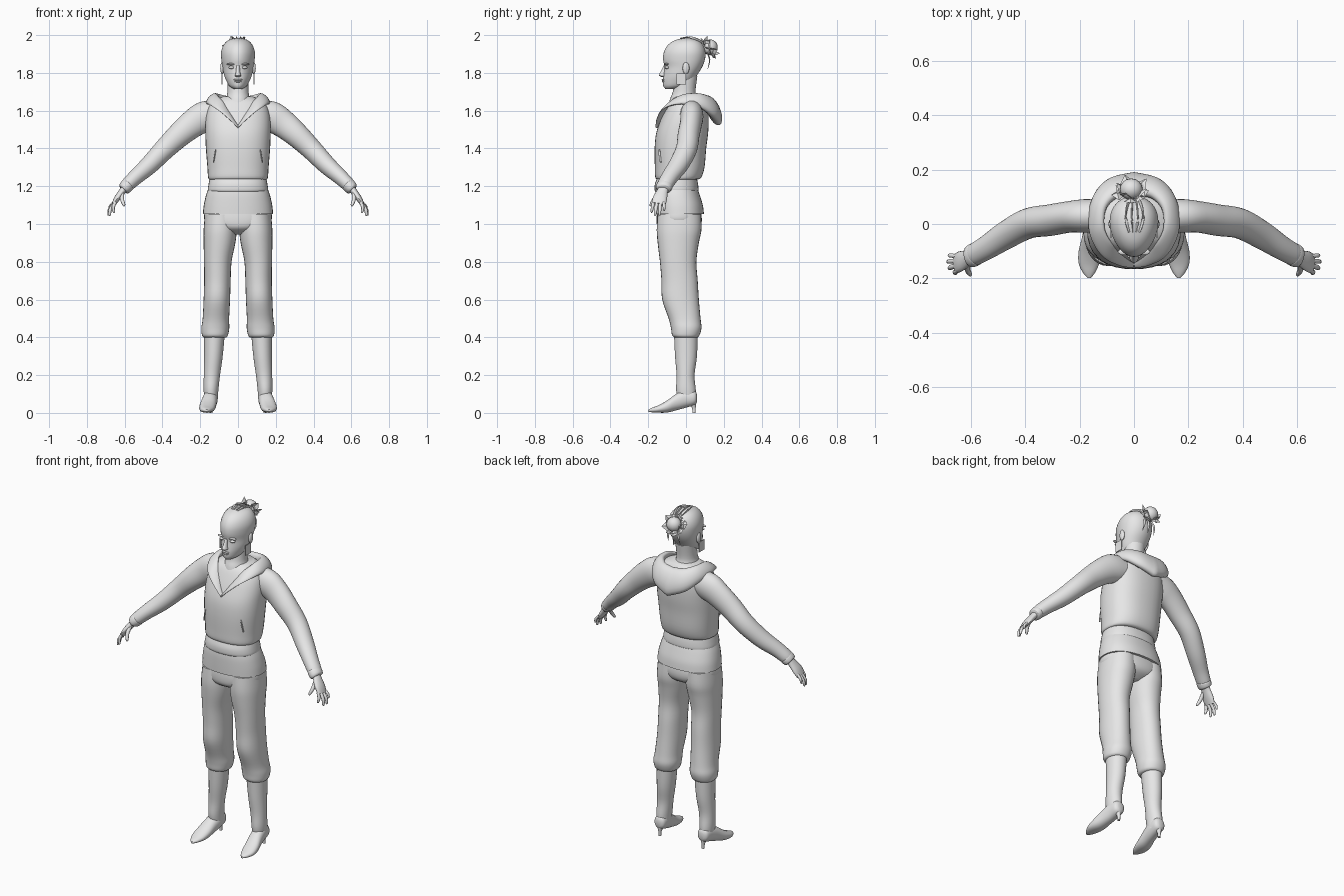
import bpy, bmesh, math, random
from mathutils import Vector

random.seed(4)
grey = bpy.data.materials.new("light_grey")
grey.diffuse_color = (0.8, 0.8, 0.8, 1)


def finish(bm, name, mirror=False, smooth=True, angle=50):
    bmesh.ops.recalc_face_normals(bm, faces=bm.faces)
    me = bpy.data.meshes.new(name)
    bm.to_mesh(me)
    bm.free()
    me.materials.append(grey)
    ob = bpy.data.objects.new(name, me)
    bpy.context.collection.objects.link(ob)
    if mirror:
        ob.modifiers.new("Mirror", "MIRROR")
    if smooth:
        bpy.ops.object.select_all(action='DESELECT')
        ob.select_set(True)
        bpy.context.view_layer.objects.active = ob
        bpy.ops.object.shade_smooth_by_angle(angle=math.radians(angle))
    return ob


def spline(rows, sub):
    """Catmull-Rom interpolation of rows of numbers."""
    out = []
    for i in range(len(rows) - 1):
        p0, p1, p2 = rows[max(i - 1, 0)], rows[i], rows[i + 1]
        p3 = rows[min(i + 2, len(rows) - 1)]
        for k in range(sub):
            t = k / sub
            out.append([0.5 * (2 * b + (c - a) * t + (2 * a - 5 * b + 4 * c - d) * t * t
                               + (3 * b - a - 3 * c + d) * t ** 3)
                        for a, b, c, d in zip(p0, p1, p2, p3)])
    return out + [list(rows[-1])]


def loft(name, rows, axis=None, sub=4, n=28, power=2.0, egg=0.0, mirror=False):
    """Rows are x, y, z, radius 1, radius 2. axis 'z': level rings, 'y': upright
    rings, None: rings square to the path. egg narrows the front (-y) side."""
    rows = spline(rows, sub)
    bm = bmesh.new()
    rings = []
    for i, (x, y, z, r1, r2) in enumerate(rows):
        u, v = Vector((1, 0, 0)), Vector((0, 1, 0))
        if axis == 'y':
            v = Vector((0, 0, 1))
        elif axis is None:
            t = Vector(rows[min(i + 1, len(rows) - 1)][:3]) - Vector(rows[max(i - 1, 0)][:3])
            u = t.cross(Vector((0, 1, 0))).normalized()
            v = u.cross(t).normalized()
        ring = []
        for k in range(n):
            a = 2 * math.pi * k / n
            c, s = math.cos(a), math.sin(a)
            c = math.copysign(abs(c) ** (2 / power), c)
            s = math.copysign(abs(s) ** (2 / power), s)
            c *= 1 + egg * s
            ring.append(bm.verts.new(Vector((x, y, z)) + u * (r1 * c) + v * (r2 * s)))
        rings.append(ring)
    for a, b in zip(rings, rings[1:]):
        for k in range(n):
            bm.faces.new((a[k], a[(k + 1) % n], b[(k + 1) % n], b[k]))
    bm.faces.new(rings[0])
    bm.faces.new(rings[-1])
    return finish(bm, name, mirror)


def ball(name, loc, size, mirror=False):
    bm = bmesh.new()
    bmesh.ops.create_uvsphere(bm, u_segments=16, v_segments=10, radius=1)
    for v in bm.verts:
        v.co = Vector(loc) + Vector([a * b for a, b in zip(v.co, size)])
    return finish(bm, name, mirror)


def level(rows):
    """z, x, front y, back y, half width -> loft rows."""
    return [(x, (f + b) / 2, z, w, (b - f) / 2) for z, x, f, b, w in rows]


# Head, neck and face
loft("head", level([
    (1.714, 0, -.108, -.05, .02), (1.73, 0, -.12, .0, .045), (1.76, 0, -.123, .04, .062),
    (1.79, 0, -.119, .06, .073), (1.83, 0, -.114, .085, .081), (1.87, 0, -.121, .1, .087),
    (1.91, 0, -.117, .103, .088), (1.945, 0, -.098, .092, .077), (1.97, 0, -.065, .068, .055),
    (1.984, 0, -.02, .025, .02)]), 'z', egg=.16, n=36)
loft("neck", level([(1.6, 0, -.1, .09, .085), (1.66, 0, -.085, .06, .065),
                    (1.7, 0, -.07, .05, .056), (1.78, 0, -.06, .06, .058)]), 'z')
loft("nose", level([(1.778, 0, -.127, -.1, .01), (1.784, 0, -.142, -.1, .017),
                    (1.793, 0, -.142, -.1, .014), (1.815, 0, -.13, -.1, .01),
                    (1.84, 0, -.119, -.1, .009)]), 'z', n=14)
ball("upper_lip", (0, -.119, 1.764), (.024, .01, .005))
ball("lower_lip", (0, -.118, 1.755), (.02, .01, .006))
ball("eye", (.034, -.1, 1.829), (.016, .012, .008), True)
ball("brow", (.034, -.103, 1.846), (.026, .012, .006), True)
ball("ear", (.084, .0, 1.825), (.01, .018, .032), True)

# Flat earrings
bm = bmesh.new()
bmesh.ops.create_cube(bm, size=1)
for v in bm.verts:
    v.co = Vector((.085 + v.co.x * .004, -.026 + v.co.y * .05, 1.768 + v.co.z * .06))
finish(bm, "earring", True, False)

# Hair bun with pointed petals
bun = Vector((-.01, .128, 1.935))
ball("hair_bun", bun, (.042, .04, .042))
bm = bmesh.new()
out = Vector((0, .8, .6)).normalized()
side = Vector((1, 0, 0))
up = side.cross(out)
for layer, (count, reach, lift) in enumerate([(7, .075, -.01), (5, .062, .025)]):
    for k in range(count):
        a = 2 * math.pi * (k + layer * .5) / count + random.uniform(-.2, .2)
        d = side * math.cos(a) + up * math.sin(a)
        w = out.cross(d) * .026
        r = reach * random.uniform(.85, 1.08)
        root, tip = bun - out * .02 + d * .025, bun + out * lift + d * r
        mid = root.lerp(tip, .55)
        pts = [bm.verts.new(p) for p in (root, mid + w - out * .006, tip, mid - w - out * .006,
                                         mid + out * .01)]
        for i in range(4):
            bm.faces.new((pts[i], pts[(i + 1) % 4], pts[4]))
finish(bm, "bun_petals", smooth=False)

# Loose strands: over the crown, and hanging under the bun
for k, x in enumerate((-.03, -.008, .014, .034)):
    loft("crown_strand_%d" % k, [(x * .6, -.03, 1.982, .002, .004), (x, .02, 1.988, .003, .006),
                                 (x * .8, .07, 1.972, .003, .007), (0, .12, 1.94, .002, .006)], n=6)
for k, x in enumerate((-.035, .0, .03)):
    loft("nape_strand_%d" % k, [(x * .5, .11, 1.91, .007, .004), (x, .125, 1.87, .008, .004),
                                (x * 1.2, .115, 1.82, .001, .001)], 'z', n=6)

# Hooded top: body, waist band and flared shirt hem
loft("top_body", level([
    (1.235, 0, -.145, .055, .148), (1.245, 0, -.162, .08, .158), (1.3, 0, -.165, .098, .162),
    (1.4, 0, -.166, .107, .17), (1.48, 0, -.158, .117, .173), (1.55, 0, -.135, .12, .172),
    (1.61, 0, -.108, .115, .16), (1.65, 0, -.085, .1, .13), (1.675, 0, -.06, .08, .08)]),
    'z', power=2.35, n=36)
loft("waist_band", level([(1.17, 0, -.16, .06, .152), (1.18, 0, -.166, .066, .16),
                          (1.21, 0, -.165, .064, .156), (1.24, 0, -.155, .058, .15)]),
     'z', power=2.3, n=36)
loft("shirt_hem", level([(1.053, 0, -.162, .095, .186), (1.1, 0, -.163, .089, .181),
                         (1.15, 0, -.163, .074, .17), (1.185, 0, -.16, .062, .158)]),
     'z', power=2.3, n=36)
loft("pocket_slit", [(.118, -.141, 1.395, .003, .004), (.124, -.139, 1.36, .003, .005),
                     (.13, -.134, 1.325, .003, .004)], 'z', n=8, mirror=True)


# Hood: a thick roll swept from the neckline point round to the drooping back
def sweep_hood():
    keys = spline([  # x, y, z, half thickness, half depth, tilt
        (.0, -.15, 1.515, .006, .012, .3), (.045, -.135, 1.57, .008, .022, .4),
        (.1, -.095, 1.63, .01, .033, .5), (.137, -.02, 1.66, .016, .036, .7),
        (.13, .07, 1.652, .024, .045, 1.0), (.08, .13, 1.62, .032, .065, 1.15),
        (0, .148, 1.598, .035, .08, 1.2)], 6)
    bm = bmesh.new()
    rings = []
    n = 18
    for i, (x, y, z, th, dp, tilt) in enumerate(keys):
        a, b = keys[max(i - 1, 0)], keys[min(i + 1, len(keys) - 1)]
        t = Vector((b[0] - a[0], b[1] - a[1], 0)).normalized()
        if i == len(keys) - 1:
            t = Vector((-1, 0, 0))
        o = Vector((t.y, -t.x, 0))
        # depth runs outward and down, thickness is square to it
        dvec = o * math.cos(tilt) - Vector((0, 0, math.sin(tilt)))
        nvec = o * math.sin(tilt) + Vector((0, 0, math.cos(tilt)))
        ring = []
        for k in range(n):
            g = 2 * math.pi * k / n
            p = Vector((x, y, z)) + dvec * (dp * math.cos(g)) + nvec * (th * math.sin(g))
            p.x = max(p.x, 0)
            ring.append(bm.verts.new(p))
        rings.append(ring)
    for a, b in zip(rings, rings[1:]):
        for k in range(n):
            bm.faces.new((a[k], a[(k + 1) % n], b[(k + 1) % n], b[k]))
    finish(bm, "hood", True)


sweep_hood()

# Sleeves with cuffs
loft("sleeve", [(.1, .03, 1.58, .07, .06), (.175, .03, 1.568, .082, .062),
                (.24, .026, 1.53, .074, .058), (.31, .014, 1.472, .065, .058),
                (.39, .002, 1.395, .056, .056), (.47, -.04, 1.312, .049, .052),
                (.54, -.085, 1.25, .041, .045), (.58, -.108, 1.212, .037, .042),
                (.592, -.114, 1.2, .034, .039)], mirror=True)
loft("cuff", [(.583, -.11, 1.208, .03, .037), (.587, -.112, 1.204, .036, .043),
              (.602, -.12, 1.188, .034, .041), (.608, -.122, 1.182, .026, .034)], mirror=True)

# Hands
loft("palm", [(.595, -.115, 1.195, .02, .026), (.615, -.126, 1.17, .018, .03),
              (.64, -.138, 1.135, .016, .038), (.658, -.145, 1.105, .011, .036)],
     n=16, mirror=True)
for finger, base, tip, r in (
        ("thumb", (.613, -.145, 1.162), (.603, -.19, 1.095), .011),
        ("index_finger", (.65, -.171, 1.115), (.658, -.183, 1.06), .009),
        ("middle_finger", (.656, -.154, 1.108), (.682, -.165, 1.043), .0095),
        ("ring_finger", (.658, -.136, 1.108), (.688, -.14, 1.045), .009),
        ("little_finger", (.655, -.118, 1.115), (.684, -.115, 1.07), .008)):
    b, t = Vector(base), Vector(tip)
    m = b.lerp(t, .55) + Vector((.006, 0, .004))
    loft(finger, [(*b, r, r), (*m, r * .95, r * .95), (*b.lerp(t, .9), r * .7, r * .7),
                  (*t, r * .25, r * .25)], n=10, sub=3, mirror=True)

# Trousers
loft("trouser_seat", level([(.945, 0, -.09, .02, .05), (.975, 0, -.145, .07, .13),
                            (1.02, 0, -.156, .084, .178), (1.09, 0, -.15, .075, .172)]),
     'z', power=2.3, n=36)
loft("trouser_leg", level([
    (.4, .122, -.062, .062, .06), (.412, .122, -.074, .072, .069), (.45, .12, -.08, .082, .074),
    (.5, .117, -.092, .077, .07), (.6, .112, -.126, .068, .07), (.7, .109, -.13, .062, .07),
    (.8, .107, -.138, .055, .073), (.9, .098, -.15, .068, .084), (.97, .094, -.155, .082, .088),
    (1.05, .09, -.15, .08, .085)]), 'z', mirror=True, power=2.15)

# Boots with slim heels
loft("boot_shaft", level([
    (.06, .142, -.04, .05, .034), (.12, .143, -.052, .052, .039), (.2, .138, -.05, .045, .043),
    (.3, .13, -.058, .058, .049), (.43, .124, -.064, .062, .055)]), 'z', mirror=True)
loft("boot_foot", [(.143, .058, .078, .016, .02), (.143, .045, .08, .033, .038),
                   (.145, .0, .076, .038, .048), (.152, -.05, .058, .04, .044),
                   (.161, -.1, .034, .043, .032), (.166, -.145, .021, .038, .02),
                   (.166, -.18, .015, .022, .012), (.165, -.199, .012, .006, .006)],
     'y', mirror=True, power=2.2)
loft("boot_heel", level([(0, .143, .034, .05, .008), (.03, .143, .03, .052, .01),
                         (.07, .143, .005, .056, .026)]), 'z', n=14, mirror=True)
